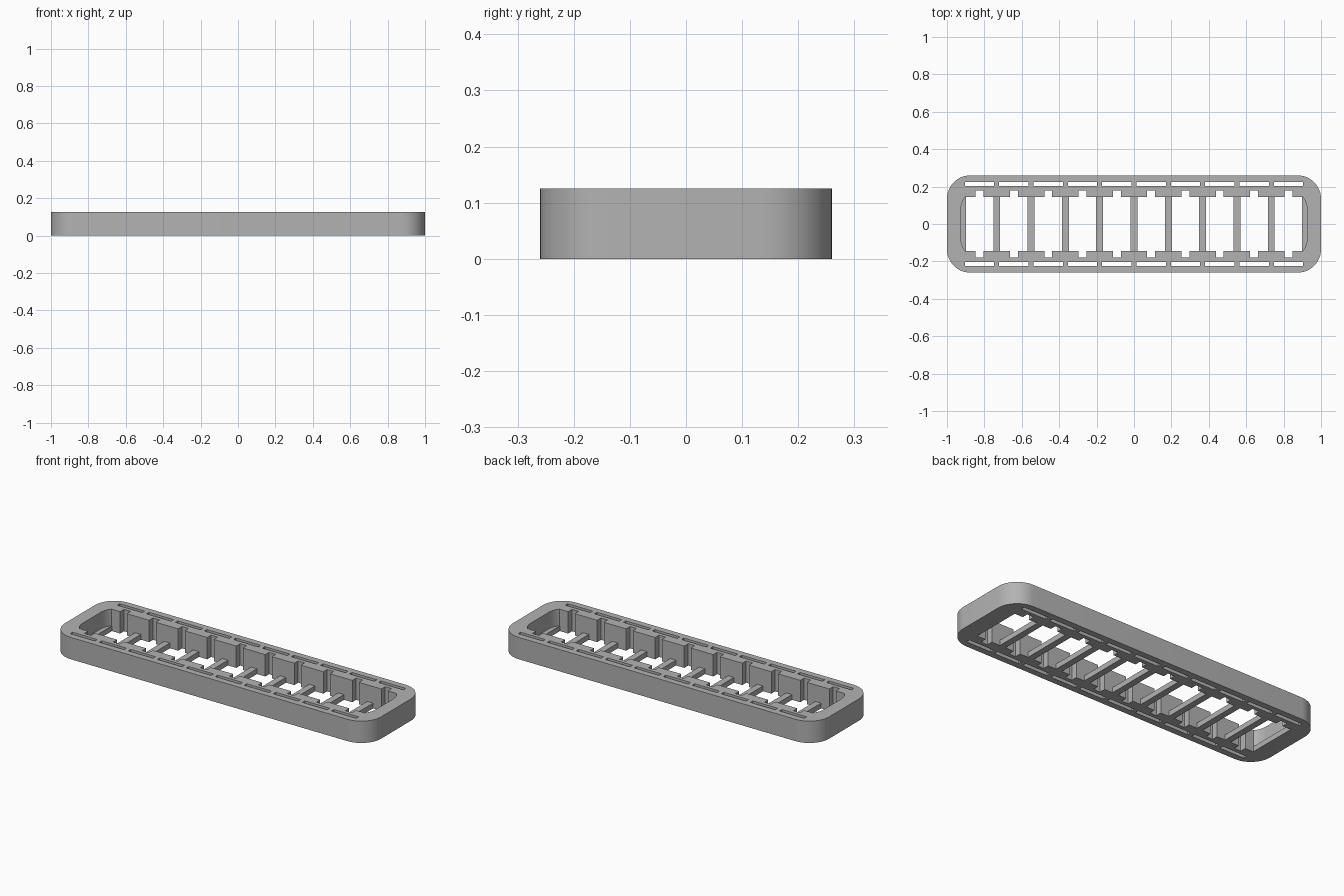
import bpy, bmesh, math

if "Cube" in bpy.data.objects:
    bpy.data.objects.remove(bpy.data.objects["Cube"], do_unlink=True)

HEIGHT, FLOOR = 0.125, 0.03
CELLS, PITCH = 10, 0.1835
WALL_Y = 0.145
cell_x = [(i - (CELLS - 1) / 2) * PITCH for i in range(CELLS)]

gray = bpy.data.materials.new("plain gray")
gray.use_nodes = True
color = (0.45, 0.45, 0.45, 1)
gray.diffuse_color = color
gray.node_tree.nodes["Principled BSDF"].inputs["Base Color"].default_value = color


def rounded_profile(half_x, half_y, radius, sweep=90, steps=12):
    """Rounded rectangle outline; a sweep under 90 truncates the long sides."""
    arc = []
    for i in range(steps + 1):
        a = math.radians(sweep * i / steps)
        arc.append((half_x - radius + radius * math.cos(a),
                    half_y - radius + radius * math.sin(a)))
    right = [(x, -y) for x, y in reversed(arc)] + arc
    return right + [(-x, -y) for x, y in right]


def box_profile(cx, cy, sx, sy):
    return [(cx + u * sx / 2, cy + v * sy / 2)
            for u, v in ((-1, -1), (1, -1), (1, 1), (-1, 1))]


def prisms(name, profiles, z0, z1):
    """One object holding an upright prism for every outline."""
    bm = bmesh.new()
    for points in profiles:
        low = [bm.verts.new((x, y, z0)) for x, y in points]
        high = [bm.verts.new((x, y, z1)) for x, y in points]
        bm.faces.new(low[::-1])
        bm.faces.new(high)
        n = len(points)
        for i in range(n):
            j = (i + 1) % n
            bm.faces.new((low[i], low[j], high[j], high[i]))
    mesh = bpy.data.meshes.new(name)
    bm.to_mesh(mesh)
    bm.free()
    mesh.materials.append(gray)
    obj = bpy.data.objects.new(name, mesh)
    bpy.context.collection.objects.link(obj)
    return obj


# Outer body with rounded corners
tray = prisms("tray", [rounded_profile(1, 0.26, 0.125)], 0, HEIGHT)
bpy.context.view_layer.objects.active = tray


def cut(profiles, z0, z1):
    cutter = prisms("cutter", profiles, z0, z1)
    cutter.hide_render = True
    mod = tray.modifiers.new("cut", "BOOLEAN")
    mod.operation, mod.solver, mod.object = "DIFFERENCE", "EXACT", cutter
    bpy.ops.object.modifier_apply(modifier=mod.name)
    bpy.data.objects.remove(cutter, do_unlink=True)


# Long pocket above the floor, its corner arcs meeting the side walls early
reach = math.degrees(math.asin((WALL_Y - 0.08) / 0.1))
cut([rounded_profile(0.925, 0.18, 0.1, reach)], FLOOR, 0.3)

# Floor windows, leaving cross bars between the cells
cut([box_profile(x, 0, PITCH - 0.037, 2 * WALL_Y) for x in cell_x], -0.1, 0.06)

# Upright notches in both side walls
cut([box_profile(x, s * 0.14, 0.042, 0.08) for x in cell_x for s in (-1, 1)], -0.1, 0.3)

# Thin slots through both rims
cut([box_profile(x, s * 0.213, 0.157, 0.022) for x in cell_x for s in (-1, 1)], -0.1, 0.3)

# Smooth corners, crisp edges
bpy.ops.object.select_all(action="DESELECT")
tray.select_set(True)
bpy.ops.object.shade_smooth_by_angle(angle=math.radians(30))
